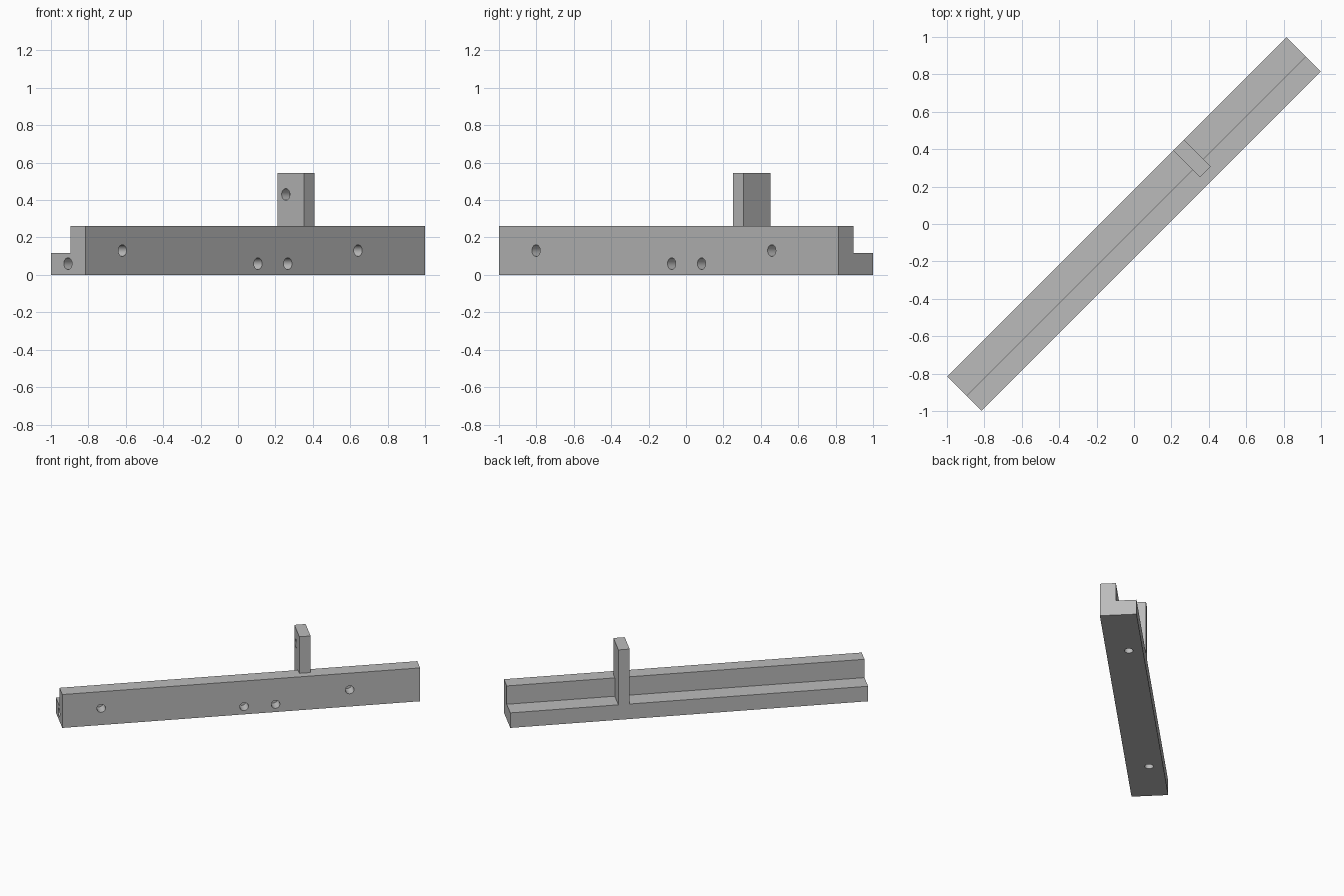
import bpy, bmesh, math
from mathutils import Vector

cube = bpy.data.objects.get("Cube")
if cube:
    bpy.data.objects.remove(cube, do_unlink=True)

# One plain grey for everything
grey = bpy.data.materials.new("plain_grey")
grey.use_nodes = True
colour = (0.5, 0.5, 0.5, 1)
grey.diffuse_color = colour
grey.node_tree.nodes["Principled BSDF"].inputs["Base Color"].default_value = colour

# Dimensions, laid out along x and turned at the end
HALF_LEN, HALF_W, HEIGHT = 1.283, 0.13, 0.26
LEDGE_Z, WALL_Y = 0.117, -0.016
HOLE_R = 0.031


def add_object(name, bm):
    mesh = bpy.data.meshes.new(name)
    bmesh.ops.recalc_face_normals(bm, faces=bm.faces)
    bm.to_mesh(mesh)
    bm.free()
    mesh.materials.append(grey)
    obj = bpy.data.objects.new(name, mesh)
    bpy.context.collection.objects.link(obj)
    return obj


def extrude_section(name, section, x0, x1):
    """Sweep a (y, z) outline from x0 to x1."""
    bm = bmesh.new()
    face = bm.faces.new([bm.verts.new((x0, y, z)) for y, z in section])
    swept = bmesh.ops.extrude_face_region(bm, geom=[face])["geom"]
    verts = [v for v in swept if isinstance(v, bmesh.types.BMVert)]
    bmesh.ops.translate(bm, verts=verts, vec=(x1 - x0, 0, 0))
    return add_object(name, bm)


def drill(target, mouth, direction, depth):
    """Cut a blind round hole starting at a point on the surface."""
    bm = bmesh.new()
    bmesh.ops.create_cone(bm, cap_ends=True, segments=32, radius1=HOLE_R,
                          radius2=HOLE_R, depth=2 * depth)
    cutter = add_object("hole_cutter", bm)
    cutter.hide_render = True
    cutter.location = mouth
    cutter.rotation_euler = Vector(direction).to_track_quat("Z", "Y").to_euler()
    mod = target.modifiers.new("hole", "BOOLEAN")
    mod.operation, mod.solver, mod.object = "DIFFERENCE", "EXACT", cutter
    bpy.ops.object.select_all(action="DESELECT")
    bpy.context.view_layer.objects.active = target
    target.select_set(True)
    bpy.ops.object.modifier_apply(modifier=mod.name)
    bpy.data.objects.remove(cutter, do_unlink=True)


# L-shaped rail: tall wall in front, low ledge behind
rail = extrude_section("rail", [
    (-HALF_W, 0), (HALF_W, 0), (HALF_W, LEDGE_Z),
    (WALL_Y, LEDGE_Z), (WALL_Y, HEIGHT), (-HALF_W, HEIGHT)], -HALF_LEN, HALF_LEN)

# Upright post standing on the ledge and notched over the wall
post = extrude_section("post", [
    (WALL_Y, LEDGE_Z), (HALF_W, LEDGE_Z), (HALF_W, 0.545),
    (-0.072, 0.545), (-0.072, HEIGHT), (WALL_Y, HEIGHT)], 0.427, 0.508)

# Holes in the long face, underside, end and post
for x, z in ((-1.004, 0.13), (0.778, 0.13), (0.021, 0.06), (0.247, 0.06)):
    drill(rail, (x, -HALF_W, z), (0, 1, 0), 0.09)
for x in (-0.869, 0.771):
    drill(rail, (x, 0.03, 0), (0, 0, 1), 0.09)
drill(rail, (-HALF_LEN, 0.003, 0.06), (1, 0, 0), 0.09)
drill(post, (0.427, 0.066, 0.43), (1, 0, 0), 0.06)

# Turn the assembly diagonally; flat faces with smooth hole walls
for obj in (rail, post):
    obj.rotation_euler.z = math.radians(45)
    bpy.ops.object.select_all(action="DESELECT")
    bpy.context.view_layer.objects.active = obj
    obj.select_set(True)
    bpy.ops.object.shade_smooth_by_angle(angle=math.radians(30))
